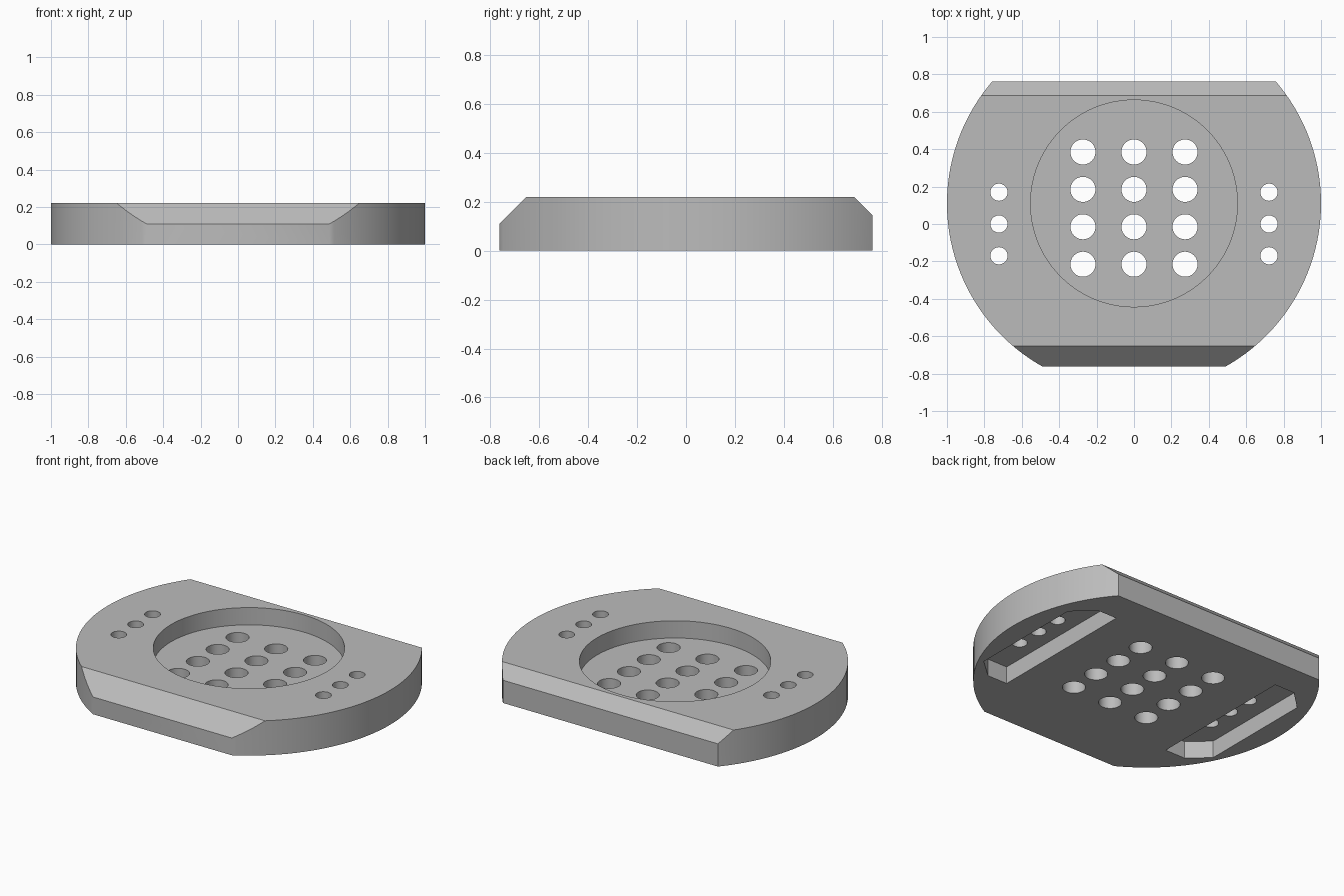
import bpy
import bmesh
import math
from mathutils import Matrix, Vector

cube = bpy.data.objects.get("Cube")
if cube:
    bpy.data.objects.remove(cube, do_unlink=True)

HEIGHT, CENTRE_Y, EDGE = 0.22, 0.11, 0.762
RECESS = 0.11

grey = bpy.data.materials.new("plain grey")
grey.use_nodes = True
colour = (0.5, 0.5, 0.5, 1)
grey.diffuse_color = colour
grey.node_tree.nodes["Principled BSDF"].inputs["Base Color"].default_value = colour


def add_object(name, bm):
    bmesh.ops.recalc_face_normals(bm, faces=bm.faces)
    mesh = bpy.data.meshes.new(name)
    bm.to_mesh(mesh)
    bm.free()
    mesh.materials.append(grey)
    obj = bpy.data.objects.new(name, mesh)
    bpy.context.collection.objects.link(obj)
    return obj


def add_disc(bm, x, y, radius, low, high, sides):
    bmesh.ops.create_cone(
        bm, cap_ends=True, segments=sides, radius1=radius, radius2=radius,
        depth=high - low, matrix=Matrix.Translation((x, y, (low + high) / 2)))


def add_prism(bm, outline, low, high):
    face = bm.faces.new([bm.verts.new((x, y, low)) for x, y in outline])
    top = bmesh.ops.extrude_face_region(bm, geom=[face])["geom"]
    verts = [v for v in top if isinstance(v, bmesh.types.BMVert)]
    bmesh.ops.translate(bm, verts=verts, vec=(0, 0, high - low))


def slice_off(bm, point, normal):
    geom = bm.verts[:] + bm.edges[:] + bm.faces[:]
    bmesh.ops.bisect_plane(bm, geom=geom, plane_co=point, plane_no=normal,
                           clear_outer=True)
    bmesh.ops.holes_fill(bm, edges=[e for e in bm.edges if e.is_boundary])


# Round plate with straight front and back edges, each with a sloped top
bm = bmesh.new()
add_disc(bm, 0, CENTRE_Y, 1, 0, HEIGHT, 128)
for side, bevel in ((-1, 0.11), (1, 0.075)):
    slice_off(bm, Vector((0, side * EDGE, 0)), Vector((0, side, 0)))
    slice_off(bm, Vector((0, side * EDGE, HEIGHT - bevel)), Vector((0, side, 1)))
plate = add_object("plate", bm)

# Round recess in the top
bm = bmesh.new()
add_disc(bm, 0, CENTRE_Y, 0.553, HEIGHT - RECESS, HEIGHT + 0.1, 96)
cutters = [add_object("round_recess_cutter", bm)]

# Side recesses underneath, with clipped outer corners
bm = bmesh.new()
outline = [(0.6, -0.43), (0.74, -0.43), (0.865, -0.32),
           (0.865, 0.435), (0.74, 0.555), (0.6, 0.555)]
for side in (-1, 1):
    add_prism(bm, [(side * x, y) for x, y in outline], -0.1, RECESS)
cutters.append(add_object("side_recess_cutter", bm))

# Grid of large holes and a row of small holes on each side
bm = bmesh.new()
for column in (-1, 0, 1):
    for row in range(4):
        add_disc(bm, column * 0.273, 0.385 - row * 0.2, 0.067, -0.1, 0.4, 40)
for side in (-1, 1):
    for row in (-1, 0, 1):
        add_disc(bm, side * 0.722, row * 0.17, 0.046, -0.1, 0.4, 32)
cutters.append(add_object("hole_cutter", bm))

# Carve the recesses and holes
bpy.context.view_layer.objects.active = plate
for cutter in cutters:
    mod = plate.modifiers.new(cutter.name, "BOOLEAN")
    mod.operation = "DIFFERENCE"
    mod.solver = "EXACT"
    mod.object = cutter
    bpy.ops.object.modifier_apply(modifier=mod.name)
    bpy.data.objects.remove(cutter, do_unlink=True)

# Smooth round walls, crisp edges
bpy.ops.object.select_all(action="DESELECT")
plate.select_set(True)
bpy.ops.object.shade_smooth_by_angle(angle=math.radians(30))
